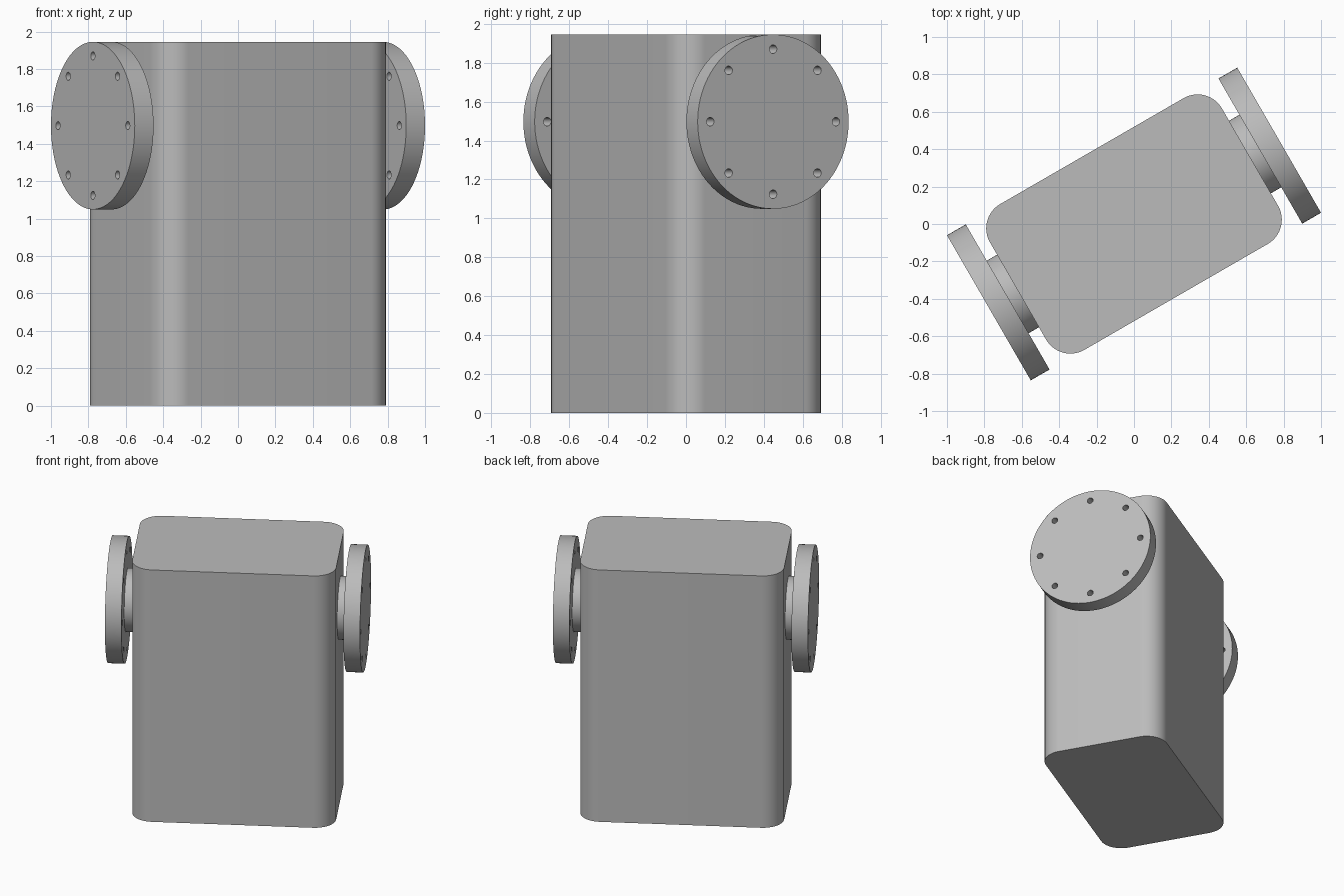
import bpy, bmesh
from math import radians, pi, cos, sin
from mathutils import Matrix

if "Cube" in bpy.data.objects:
    bpy.data.objects.remove(bpy.data.objects["Cube"], do_unlink=True)

TURN = Matrix.Rotation(radians(30), 4, 'Z')   # the whole model is turned about z
HEIGHT, HALF_LONG, HALF_SHORT, CORNER = 1.945, 0.716, 0.45, 0.15
FLANGE_R, FLANGE_IN, FLANGE_OUT = 0.448, 0.78, 0.896
HUB_R, BOLT_CIRCLE, HOLE_R = 0.224, 0.373, 0.022
AXIS_Z = HEIGHT - FLANGE_R

grey = bpy.data.materials.new("plain_grey")
grey.use_nodes = True
colour = (0.5, 0.5, 0.5, 1)
grey.diffuse_color = colour
grey.node_tree.nodes["Principled BSDF"].inputs["Base Color"].default_value = colour


def finish(name, bm):
    """Turn a bmesh into an object in the turned frame."""
    bmesh.ops.transform(bm, matrix=TURN, verts=bm.verts)
    bmesh.ops.recalc_face_normals(bm, faces=bm.faces)
    mesh = bpy.data.meshes.new(name)
    bm.to_mesh(mesh)
    bm.free()
    mesh.materials.append(grey)
    obj = bpy.data.objects.new(name, mesh)
    bpy.context.collection.objects.link(obj)
    return obj


def smooth(obj):
    bpy.ops.object.select_all(action='DESELECT')
    obj.select_set(True)
    bpy.context.view_layer.objects.active = obj
    bpy.ops.object.shade_smooth_by_angle(angle=radians(30))


def add_disc(bm, radius, x0, x1, y=0, z=AXIS_Z, sides=96):
    """Cylinder lying along x between x0 and x1."""
    place = Matrix.Translation(((x0 + x1) / 2, y, z)) @ Matrix.Rotation(pi / 2, 4, 'Y')
    bmesh.ops.create_cone(bm, cap_ends=True, segments=sides, radius1=radius,
                          radius2=radius, depth=abs(x1 - x0), matrix=place)


# Body: block with rounded upright edges
bm = bmesh.new()
bmesh.ops.create_cube(bm, size=1, matrix=Matrix.Translation((0, 0, HEIGHT / 2))
                      @ Matrix.Diagonal((2 * HALF_LONG, 2 * HALF_SHORT, HEIGHT, 1)))
upright = [e for e in bm.edges if abs(e.verts[0].co.z - e.verts[1].co.z) > 1]
bmesh.ops.bevel(bm, geom=upright, offset=CORNER, segments=16, profile=0.5, affect='EDGES')
smooth(finish("body", bm))

for side, s in (("left", 1), ("right", -1)):
    # Hub joining the flange to the body
    bm = bmesh.new()
    add_disc(bm, HUB_R, s * (HALF_LONG - 0.01), s * (FLANGE_IN + 0.01))
    smooth(finish(side + "_hub", bm))

    # Flange disc
    bm = bmesh.new()
    add_disc(bm, FLANGE_R, s * FLANGE_IN, s * FLANGE_OUT)
    flange = finish(side + "_flange", bm)

    # Ring of through holes
    bm = bmesh.new()
    for i in range(8):
        a = i * pi / 4
        add_disc(bm, HOLE_R, s * (FLANGE_IN - 0.03), s * (FLANGE_OUT + 0.03),
                 BOLT_CIRCLE * cos(a), AXIS_Z + BOLT_CIRCLE * sin(a), 24)
    cutter = finish(side + "_hole_cutter", bm)
    cutter.hide_render = True
    cut = flange.modifiers.new("holes", 'BOOLEAN')
    cut.operation, cut.solver, cut.object = 'DIFFERENCE', 'EXACT', cutter
    bpy.context.view_layer.objects.active = flange
    bpy.ops.object.modifier_apply(modifier=cut.name)
    bpy.data.objects.remove(cutter, do_unlink=True)
    smooth(flange)
